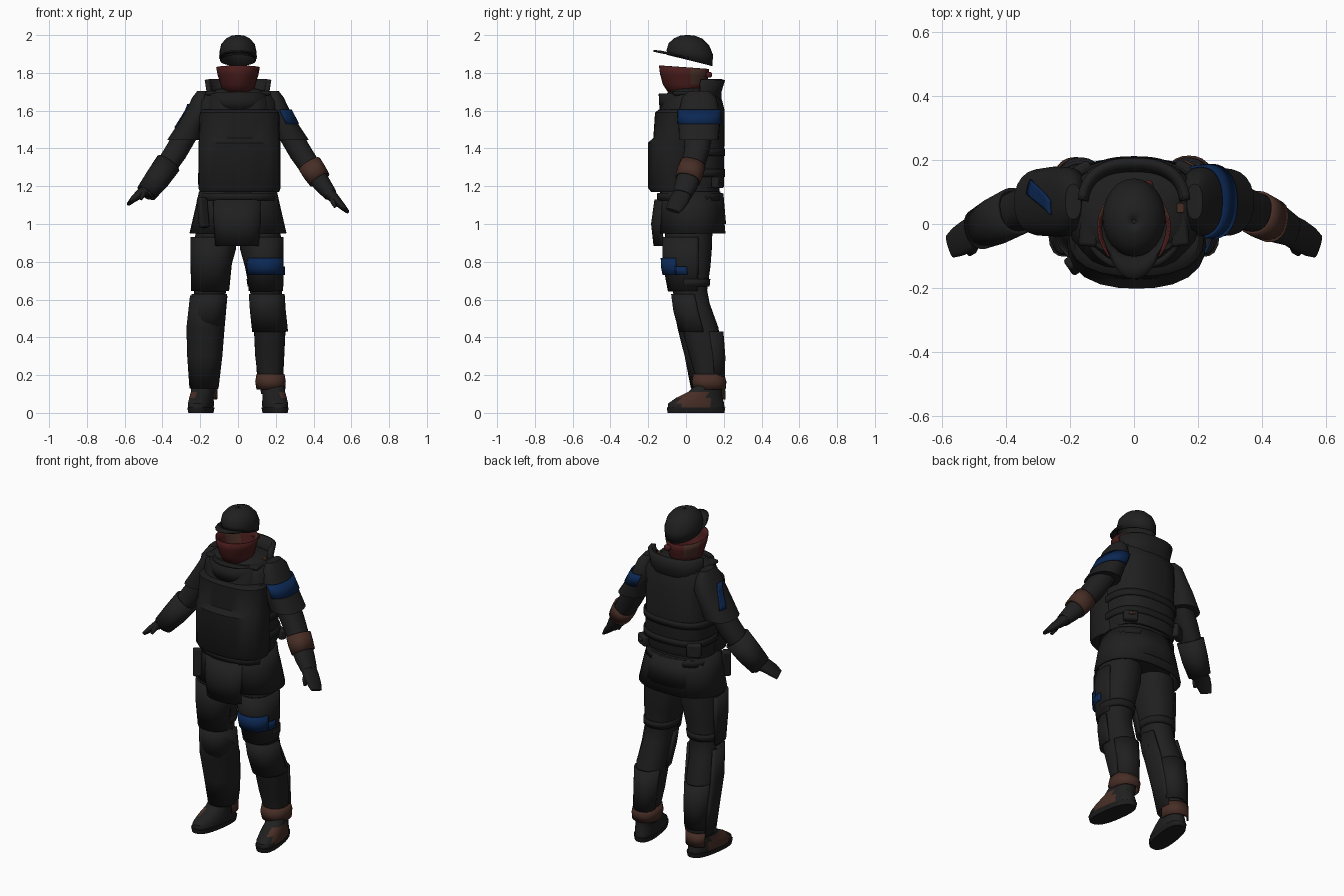
import bpy, bmesh, math
from mathutils import Vector


def paint(name, r, g, b):
    m = bpy.data.materials.new(name)
    m.diffuse_color = (r, g, b, 1)
    return m


CHAR = paint("charcoal", 0.0140, 0.0140, 0.0140)
BLACK = paint("soft black", 0.0122, 0.0120, 0.0120)
BLUE = paint("blue", 0.0035, 0.021, 0.088)
BROWN = paint("brown leather", 0.064, 0.027, 0.019)
RED = paint("dark red", 0.068, 0.0115, 0.0115)


def finish(name, bm, mats, rule=None, thick=0, bevel=0):
    bmesh.ops.recalc_face_normals(bm, faces=bm.faces[:])
    if rule:
        for f in bm.faces:
            f.material_index = rule(f.calc_center_median())
    me = bpy.data.meshes.new(name)
    bm.to_mesh(me)
    bm.free()
    for m in mats:
        me.materials.append(m)
    ob = bpy.data.objects.new(name, me)
    bpy.context.collection.objects.link(ob)
    if thick:
        mod = ob.modifiers.new("thickness", 'SOLIDIFY')
        mod.thickness, mod.offset = thick, 0
    if bevel:
        mod = ob.modifiers.new("bevel", 'BEVEL')
        mod.width, mod.segments = bevel, 2
    bpy.ops.object.select_all(action='DESELECT')
    bpy.context.view_layer.objects.active = ob
    ob.select_set(True)
    bpy.ops.object.shade_smooth_by_angle(angle=math.radians(40))
    return ob


def loft(name, rings, mats, a0=0, a1=360, p=2.3, along=False, thick=0,
         cap=True, n=24, s=1, rule=None, warp=None):
    """Skin rings (x, y, z, rx, ry, slope, twist); s=-1 mirrors across x."""
    bm = bmesh.new()
    full = a1 - a0 >= 360
    pts = [Vector(r[:3]) for r in rings]
    rows = []
    for i, r in enumerate(rings):
        u, v = Vector((1, 0, 0)), Vector((0, 1, 0))
        if along:
            t = (pts[min(i + 1, len(pts) - 1)] - pts[max(i - 1, 0)]).normalized()
            u = Vector((0, 1, 0))
            u = (u - t * u.dot(t)).normalized()
            v = t.cross(u)
        slope = r[5] if len(r) > 5 else 0
        twist = r[6] if len(r) > 6 else 0
        row = []
        for k in range(n if full else n + 1):
            a = math.radians(a0 + twist + (a1 - a0) * k / n)
            c, d = math.cos(a), math.sin(a)
            q = (abs(c) ** p + abs(d) ** p) ** (-1 / p)
            co = pts[i] + u * (r[3] * c * q) + v * (r[4] * d * q)
            co.z += slope * (co.y - r[1])
            if warp:
                co = warp(co)
            co.x *= s
            row.append(bm.verts.new(co))
        rows.append(row)
    for A, B in zip(rows, rows[1:]):
        for k in range(n):
            j = (k + 1) % len(A)
            bm.faces.new((A[k], A[j], B[j], B[k]))
    if cap and full and not thick:
        bm.faces.new(rows[0])
        bm.faces.new(rows[-1])
    return finish(name, bm, mats, rule, thick)


def box(name, at, size, mat, bevel=0.01, rx=0, rz=0):
    bm = bmesh.new()
    bmesh.ops.create_cube(bm, size=1)
    bmesh.ops.scale(bm, vec=size, verts=bm.verts[:])
    ob = finish(name, bm, [mat], bevel=bevel)
    ob.location = at
    ob.rotation_euler = (rx, 0, rz)
    return ob


# cap, brim and face scarf
loft("cap", [(0, .02, 1.866, .093, .118, -.25), (0, .02, 1.91, .096, .12, -.1),
             (0, .015, 1.95, .087, .105, -.05), (0, .01, 1.98, .062, .074),
             (0, .008, 1.994, .034, .04), (0, .008, 1.998, .006, .006)],
     [CHAR], p=2, thick=.005)
loft("cap_brim", [(0, .015, 1.877, .094, .11, -.2), (0, .01, 1.882, .099, .145, -.22),
                  (0, .005, 1.876, .09, .177, -.23)], [BLACK], 180, 360, p=2.1, thick=.009)
loft("face_scarf", [(0, -.01, 1.83, .113, .13, -.07), (0, -.01, 1.79, .105, .125, -.05),
                    (0, -.005, 1.74, .09, .115), (0, 0, 1.68, .075, .08)],
     [RED, BROWN], p=1.9, thick=.006,
     rule=lambda c: 1 if .03 < c.y < .09 and c.z > 1.76 else 0)
box("scarf_knot", (.04, .12, 1.79), (.04, .03, .03), RED, rz=.4)

# jacket body, collar and skirt
loft("jacket", [(0, .02, 1.0, .19, .15), (0, .02, 1.15, .19, .155), (0, .025, 1.35, .2, .165),
                (0, .025, 1.55, .21, .17), (0, .04, 1.65, .205, .15),
                (0, .045, 1.70, .165, .125), (0, .03, 1.72, .08, .08)], [CHAR], p=2.6)
loft("back_collar", [(0, .05, 1.62, .16, .125), (0, .05, 1.70, .155, .125),
                     (0, .05, 1.765, .165, .145)], [CHAR], 10, 170, p=2.5, thick=.025)
loft("front_collar", [(0, .03, 1.60, .15, .16), (0, .02, 1.69, .15, .155)],
     [BLACK], 205, 335, p=2.3, thick=.02)
loft("jacket_skirt", [(0, .02, 1.17, .2, .155), (0, .025, 1.08, .22, .165),
                      (0, .03, .95, .25, .172)], [CHAR], -70, 250, p=2.4, thick=.014)
loft("front_flap", [(-.005, .0, 1.13, .15, .16), (-.005, .0, 1.0, .145, .178),
                    (-.005, .0, .885, .135, .165)], [CHAR], 222, 318, p=2.7, thick=.014)
loft("waist_belt", [(0, .02, 1.125, .203, .168), (0, .02, 1.165, .2, .166)],
     [BLACK], p=2.6, thick=.012)
loft("back_tail_panel", [(0, .03, 1.16, .17, .162), (0, .03, 1.0, .2, .176)],
     [CHAR], 35, 145, p=2.5, thick=.012)

# armoured vest: front plate, chest, back plate and straps
loft("front_plate", [(.008, -.06, 1.17, .21, .125), (.008, -.06, 1.19, .217, .14),
                     (.008, -.06, 1.43, .217, .142), (.008, -.055, 1.455, .214, .118),
                     (.008, -.05, 1.59, .21, .114), (.008, -.045, 1.605, .195, .1)],
     [BLACK], p=2.4)
loft("chest_panel", [(0, -.03, 1.59, .17, .115), (0, -.02, 1.65, .165, .105),
                     (0, -.01, 1.7, .14, .085)], [BLACK], p=2.8)
loft("back_plate", [(0, .06, 1.19, .185, .13), (0, .06, 1.22, .195, .14),
                    (0, .06, 1.6, .185, .145), (0, .07, 1.66, .15, .12)], [CHAR], p=2.6)
for z in (1.25, 1.36):
    loft("vest_strap", [(0, .04, z, .206, .162), (0, .04, z + .04, .206, .162)],
         [BLACK], -20, 200, p=2.6, thick=.008)
box("back_pouch", (.165, .168, 1.22), (.08, .04, .06), CHAR, rz=-.5)
box("pouch_tab", (.172, .189, 1.225), (.035, .01, .012), BROWN, .003, rz=-.5)
box("back_pouch_small", (-.17, .165, 1.24), (.08, .04, .08), CHAR, rz=.5)
box("hip_holster", (-.185, -.125, 1.06), (.05, .04, .16), BLACK, rx=-.15, rz=.6)
box("shoulder_buckle", (.145, .05, 1.703), (.022, .03, .014), BROWN, .003)
for s in (-1, 1):
    box("shoulder_strap", (s * .135, .03, 1.692), (.06, .2, .022), BLACK, rz=s * .1)

# pants, boots and arms
LEG = [(.115, .015, .97, .108, .125), (.122, .012, .87, .112, .125), (.135, .01, .78, .1, .12),
       (.147, .02, .65, .085, .092), (.155, .035, .58, .08, .09), (.168, .075, .45, .084, .097),
       (.168, .105, .3, .077, .087), (.17, .12, .2, .066, .072), (.178, .125, .1, .055, .065)]
SLEEVE = [(.19, .07, 1.705, .025, .055), (.197, .07, 1.67, .045, .09), (.207, .07, 1.6, .068, .107),
          (.245, .07, 1.53, .073, .11), (.285, .068, 1.445, .09, .105)]
ARM = [(.26, .07, 1.5, .075, .06), (.33, .055, 1.38, .066, .06), (.39, .03, 1.29, .06, .056),
       (.45, 0, 1.205, .06, .046), (.49, -.02, 1.155, .05, .036)]


def toe_mid(y):
    return .187 + .14 * (.12 - y)


def toe_out(co):
    return Vector((co.x - .175 + toe_mid(co.y), co.y, co.z))


def boot_paint(c):
    outer = abs(c.x) - toe_mid(c.y)
    return 1 if outer > .022 and -.035 < c.y < .125 and .035 < c.z < .105 else 0


for s in (-1, 1):
    side = "left" if s > 0 else "right"
    loft(side + "_pants_leg", LEG, [CHAR], s=s)
    loft(side + "_boot_sole", [(.175, .053, 0, .06, .15), (.175, .053, .028, .066, .155)],
         [BLACK], s=s, warp=toe_out, p=2.6)
    loft(side + "_boot", [(.175, .053, .028, .063, .15), (.175, .054, .05, .065, .148),
                          (.175, .07, .08, .061, .122), (.175, .1, .11, .058, .09),
                          (.172, .125, .15, .062, .07), (.17, .125, .19, .064, .072)],
         [CHAR, BROWN], s=s, warp=toe_out, rule=boot_paint)
    loft(side + "_sleeve", SLEEVE, [CHAR], s=s)
    loft(side + "_forearm", ARM, [CHAR], along=True, s=s)
    lift = 0 if s > 0 else .04
    loft(side + "_hand", [(.475, -.012, 1.17 + lift / 3, .048, .034),
                          (.515, -.035, 1.13 + lift * .8, .052, .026),
                          (.55, -.055, 1.095 + lift, .048, .018),
                          (.575, -.07, 1.07 + lift, .038, .011)], [BLACK], along=True, s=s, n=16)
    loft(side + "_thumb", [(.495, -.05, 1.15 + lift, .016, .016), (.505, -.08, 1.115 + lift, .015, .015),
                           (.515, -.093, 1.09 + lift, .008, .008)], [BLACK], along=True, s=s, n=10)
    # thigh, knee and shin armour
    w = 0 if s > 0 else .01
    loft(side + "_thigh_pad", [(.135, .01, .93, .1 + w, .128), (.14, .01, .8, .094 + w, .128),
                               (.147, .015, .645, .085 + w, .104)], [CHAR], 195, 385,
         thick=.014, s=s)
    loft(side + "_thigh_strap", [(.143, .018, .71, .093, .106), (.146, .02, .67, .09, .1)],
         [BLACK], thick=.01, s=s)
    loft(side + "_knee_pad", [(.152, .028, .63, .088, .1), (.158, .045, .54, .088, .105),
                              (.17, .075, .43, .088, .105)], [CHAR], 180, 370, thick=.014, s=s)
    loft(side + "_calf_guard", [(.168, .085, .43, .078, .107), (.168, .11, .3, .072, .092),
                                (.172, .125, .17, .066, .076)], [CHAR], 20, 160, thick=.012, s=s)

# pieces worn on one side only
loft("right_shin_guard", [(.155, .03, .62, .092, .1), (.172, .07, .45, .094, .108),
                          (.176, .1, .3, .086, .1), (.18, .118, .13, .07, .085)],
     [CHAR], 150, 390, s=-1, thick=.014)
loft("right_heel_patch", [(.18, .125, .15, .07, .078), (.182, .125, .07, .068, .08)],
     [BROWN], 30, 195, s=-1, thick=.008)
loft("left_ankle_wrap", [(.172, .12, .205, .07, .078), (.172, .122, .165, .077, .088),
                         (.174, .124, .125, .072, .082)], [BROWN], thick=.008)
loft("left_wrist_wrap", [(.38, .036, 1.315, .066, .06), (.405, .022, 1.275, .066, .06),
                         (.432, .009, 1.235, .064, .056)], [BROWN], along=True, thick=.008)
loft("right_forearm_guard", [(.37, .04, 1.32, .07, .064), (.43, .01, 1.235, .068, .06),
                             (.485, -.017, 1.165, .058, .05)], [CHAR], along=True, s=-1, thick=.012)
loft("left_sleeve_band", [(.207, .07, 1.605, .073, .111), (.242, .07, 1.53, .078, .114)],
     [BLUE], -80, 115, thick=.008)
loft("right_sleeve_stripe", [(.202, .07, 1.635, .062, .104, 0, -18), (.207, .07, 1.6, .071, .11, 0, -8),
                             (.245, .07, 1.53, .076, .113, 0, 10), (.255, .07, 1.51, .08, .113, 0, 16)],
     [BLUE], -4, 20, s=-1, thick=.008, n=6)
loft("left_thigh_band", [(.142, .01, .82, .103, .14), (.1435, .01, .77, .102, .138),
                         (.146, .012, .73, .1, .132)],
     [BLUE], 207, 334, thick=.008)
loft("left_thigh_band_tail", [(.1435, .01, .775, .102, .138), (.146, .012, .73, .1, .132)],
     [BLUE], 330, 358, thick=.008, n=6)
